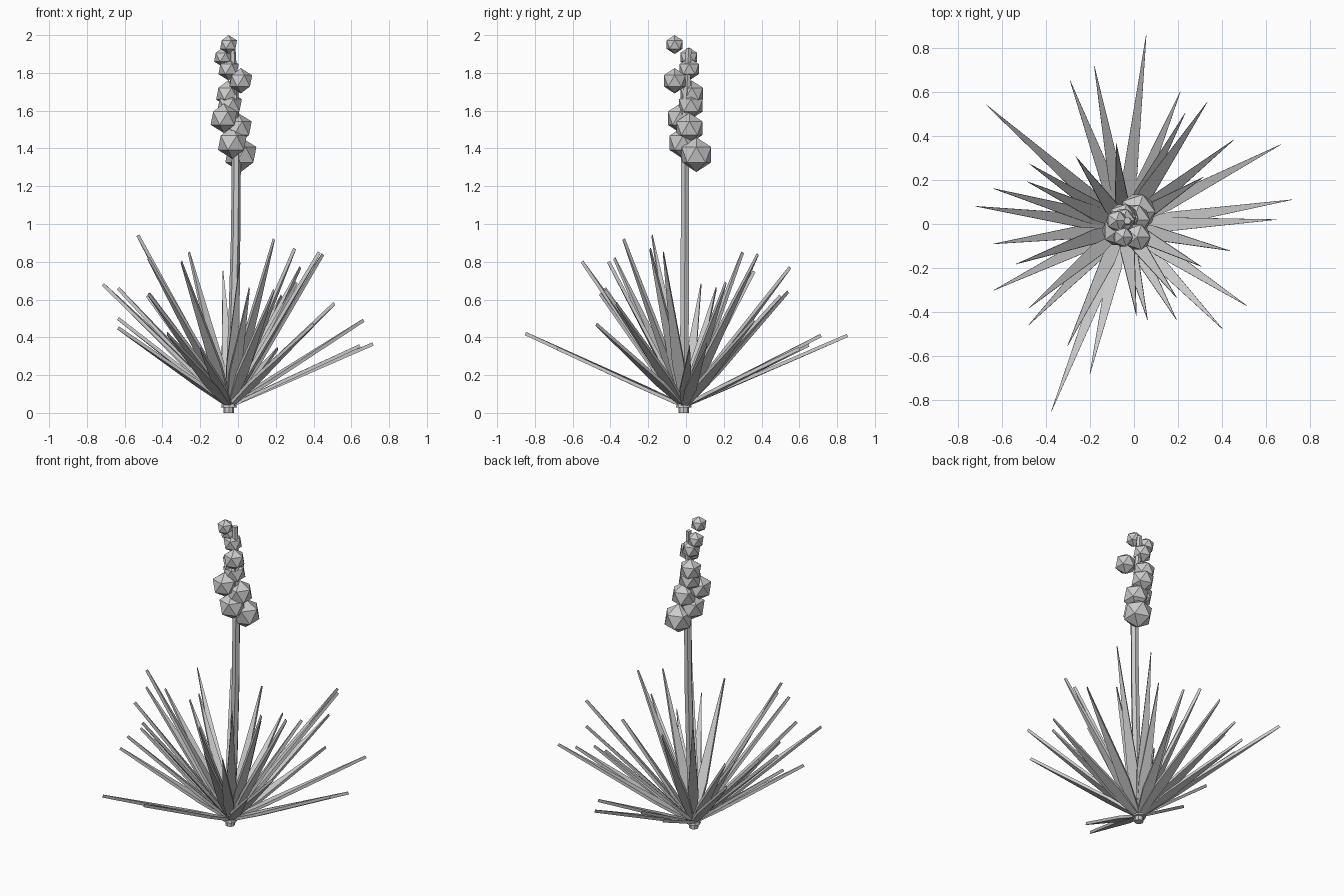
import bpy, bmesh, math
from mathutils import Vector

grey = bpy.data.materials.new("plain_grey")
grey.diffuse_color = (0.6, 0.6, 0.6, 1)
BASE = Vector((-0.045, -0.01, 0.036))


def finish(name, bm):
    bmesh.ops.recalc_face_normals(bm, faces=bm.faces)
    me = bpy.data.meshes.new(name)
    bm.to_mesh(me)
    bm.free()
    me.materials.append(grey)
    ob = bpy.data.objects.new(name, me)
    bpy.context.collection.objects.link(ob)
    return ob


def tube(name, rings, sides):
    """Closed tube through (x, y, z, radius) rings."""
    bm = bmesh.new()
    loops = [[bm.verts.new((x + r * math.cos(2 * math.pi * i / sides),
                            y + r * math.sin(2 * math.pi * i / sides), z))
              for i in range(sides)] for x, y, z, r in rings]
    for a, b in zip(loops, loops[1:]):
        for i in range(sides):
            j = (i + 1) % sides
            bm.faces.new((a[i], a[j], b[j], b[i]))
    bm.faces.new(loops[0])
    bm.faces.new(loops[-1])
    return finish(name, bm)


def leaf(name, tip):
    """Flat pointed blade with even thickness, widest in its lower third."""
    along = Vector(tip) - BASE
    side = along.cross(Vector((0, 0, 1))).normalized()
    up = side.cross(along).normalized() * 0.009
    outline = [(0, -0.014), (0.28, -0.032), (1, -0.001), (1, 0.001), (0.28, 0.032), (0, 0.014)]
    bm = bmesh.new()
    low, high = [[bm.verts.new(BASE + along * t + side * w + up * s) for t, w in outline]
                 for s in (-1, 1)]
    bm.faces.new(low)
    bm.faces.new(high)
    for i in range(6):
        j = (i + 1) % 6
        bm.faces.new((low[i], low[j], high[j], high[i]))
    return finish(name, bm)


# Root stub with a wider collar
tube("root_stub", [(-0.048, -0.012, 0, 0.028), (-0.048, -0.012, 0.028, 0.028),
                   (-0.048, -0.012, 0.029, 0.042), (-0.048, -0.012, 0.046, 0.038)], 8)

# Gently leaning flower stalk
tube("stalk", [(-0.045, -0.01, 0.036, 0.027), (-0.026, -0.008, 0.45, 0.026),
               (-0.012, -0.006, 0.95, 0.025), (-0.009, -0.006, 1.35, 0.024),
               (-0.018, 0.002, 1.65, 0.021), (-0.03, 0.014, 1.93, 0.017)], 6)

# Leaf tips, going round the rosette
tips = [
    (0.055, 0.855, 0.41), (-0.18, 0.715, 0.41), (-0.29, 0.65, 0.36), (-0.67, 0.54, 0.64),
    (0.21, 0.60, 0.34), (0.33, 0.55, 0.77), (0.23, 0.50, 0.62), (0.45, 0.38, 0.84),
    (0.665, 0.36, 0.49), (0.715, 0.11, 0.365), (0.645, 0.02, 0.355), (0.43, -0.12, 0.85),
    (0.51, -0.37, 0.58), (0.40, -0.475, 0.47), (0.19, -0.43, 0.65), (0.06, -0.43, 0.66),
    (0.01, -0.41, 0.80), (-0.20, -0.68, 0.34), (-0.375, -0.85, 0.42), (-0.30, -0.55, 0.80),
    (-0.475, -0.455, 0.63), (-0.475, -0.38, 0.82), (-0.635, -0.30, 0.45), (-0.53, -0.18, 0.94),
    (-0.635, -0.09, 0.50), (-0.715, 0.08, 0.68), (-0.635, 0.16, 0.66), (-0.48, 0.19, 0.62),
    (-0.47, 0.27, 0.63), (-0.26, 0.30, 0.85), (-0.08, 0.36, 0.75), (0.31, 0.21, 0.69),
    (0.30, -0.19, 0.87), (0.19, -0.33, 0.92)]
for n, tip in enumerate(tips, 1):
    leaf(f"leaf_{n}", tip)

# Faceted blossoms, smallest at the top: x, y, z, radius
blossoms = [
    (-0.05, -0.06, 1.95, 0.05), (-0.08, 0.015, 1.883, 0.052), (-0.05, 0.017, 1.82, 0.06),
    (0.015, -0.06, 1.758, 0.067), (-0.053, 0.03, 1.69, 0.07), (-0.045, 0.026, 1.628, 0.073),
    (-0.075, -0.03, 1.56, 0.078), (0.0, 0.018, 1.507, 0.081), (-0.03, -0.015, 1.43, 0.085),
    (0.015, 0.055, 1.367, 0.092)]
for n, (x, y, z, r) in enumerate(blossoms, 1):
    bm = bmesh.new()
    bmesh.ops.create_icosphere(bm, subdivisions=1, radius=r)
    finish(f"blossom_{n}", bm).location = (x, y, z)
